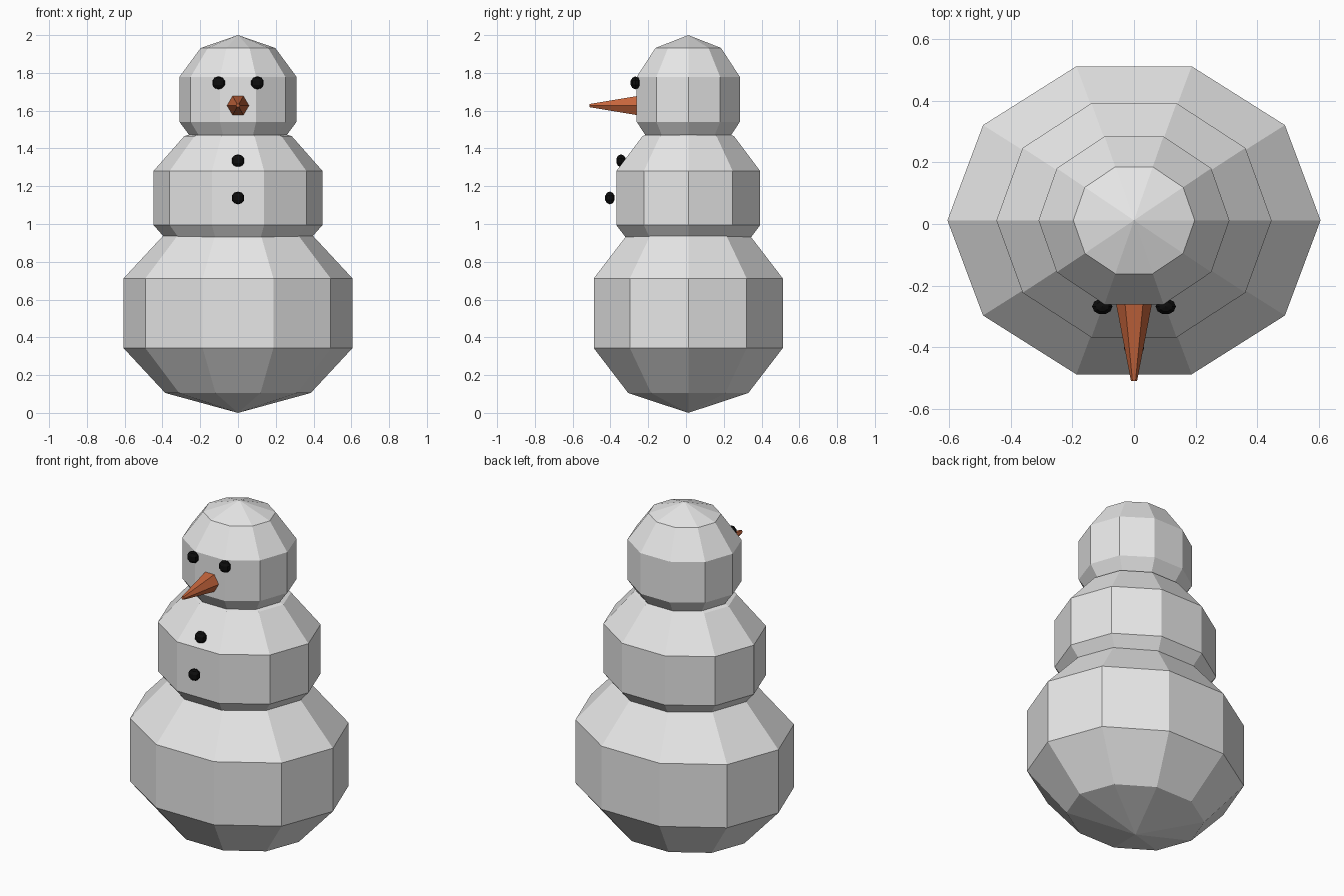
import bpy, bmesh, math
from mathutils import Matrix, Vector

cube = bpy.data.objects.get("Cube")
if cube:
    bpy.data.objects.remove(cube, do_unlink=True)


def material(name, rgb):
    mat = bpy.data.materials.new(name)
    mat.use_nodes = True
    mat.diffuse_color = (*rgb, 1)
    bsdf = next(n for n in mat.node_tree.nodes if n.type == "BSDF_PRINCIPLED")
    bsdf.inputs["Base Color"].default_value = (*rgb, 1)
    return mat


SNOW = material("snow", (0.8, 0.8, 0.8))
COAL = material("coal", (0.004, 0.004, 0.004))
CARROT = material("carrot", (0.56, 0.13, 0.045))

# Faceted ball outline: (radius, height) of each ring between the poles
RINGS = [(0.636, -0.8), (1, -0.35), (1, 0.35), (0.636, 0.8)]
SIDES = 10


def add_object(name, bm, mat):
    bmesh.ops.recalc_face_normals(bm, faces=bm.faces)
    mesh = bpy.data.meshes.new(name)
    bm.to_mesh(mesh)
    bm.free()
    mesh.materials.append(mat)
    obj = bpy.data.objects.new(name, mesh)
    bpy.context.scene.collection.objects.link(obj)
    return obj


def ball(name, centre, size, mat):
    """Ten-sided flat-shaded ball; size holds the three half-axes."""
    bm = bmesh.new()
    loops = []
    for r, z in RINGS:
        angles = [math.tau * i / SIDES for i in range(SIDES)]
        loops.append([bm.verts.new((r * math.cos(a), r * math.sin(a), z)) for a in angles])
    bottom, top = bm.verts.new((0, 0, -1)), bm.verts.new((0, 0, 1))
    for i in range(SIDES):
        j = (i + 1) % SIDES
        bm.faces.new((bottom, loops[0][j], loops[0][i]))
        bm.faces.new((top, loops[-1][i], loops[-1][j]))
        for low, high in zip(loops, loops[1:]):
            bm.faces.new((low[i], low[j], high[j], high[i]))
    bm.transform(Matrix.LocRotScale(Vector(centre), None, Vector(size)))
    return add_object(name, bm, mat)


# Three stacked snowballs
ball("lower_body", (0, 0.012, 0.5275), (0.606, 0.526, 0.5275), SNOW)
ball("upper_body", (0, 0.012, 1.1375), (0.447, 0.4, 0.41), SNOW)
ball("head", (0, 0.012, 1.66), (0.31, 0.287, 0.34), SNOW)

# Coal eyes and buttons
COAL_SIZE = (0.033, 0.026, 0.034)
for side, x in (("left", 0.103), ("right", -0.103)):
    ball(side + "_eye", (x, -0.268, 1.747), COAL_SIZE, COAL)
ball("upper_button", (0, -0.344, 1.335), COAL_SIZE, COAL)
ball("lower_button", (0, -0.403, 1.138), COAL_SIZE, COAL)

# Six-sided carrot nose pointing forward
back, tip = -0.25, -0.51
bm = bmesh.new()
bmesh.ops.create_cone(bm, cap_ends=True, segments=6, radius1=0.06, radius2=0.01,
                      depth=back - tip)
# Turn a corner to each side, then lay the cone forward
corner = max(bm.verts, key=lambda v: v.co.x).co
bm.transform(Matrix.Rotation(-math.atan2(corner.y, corner.x), 4, "Z"))
bm.transform(Matrix.Translation((0, (back + tip) / 2, 1.627)) @ Matrix.Rotation(math.pi / 2, 4, "X"))
add_object("nose", bm, CARROT)
